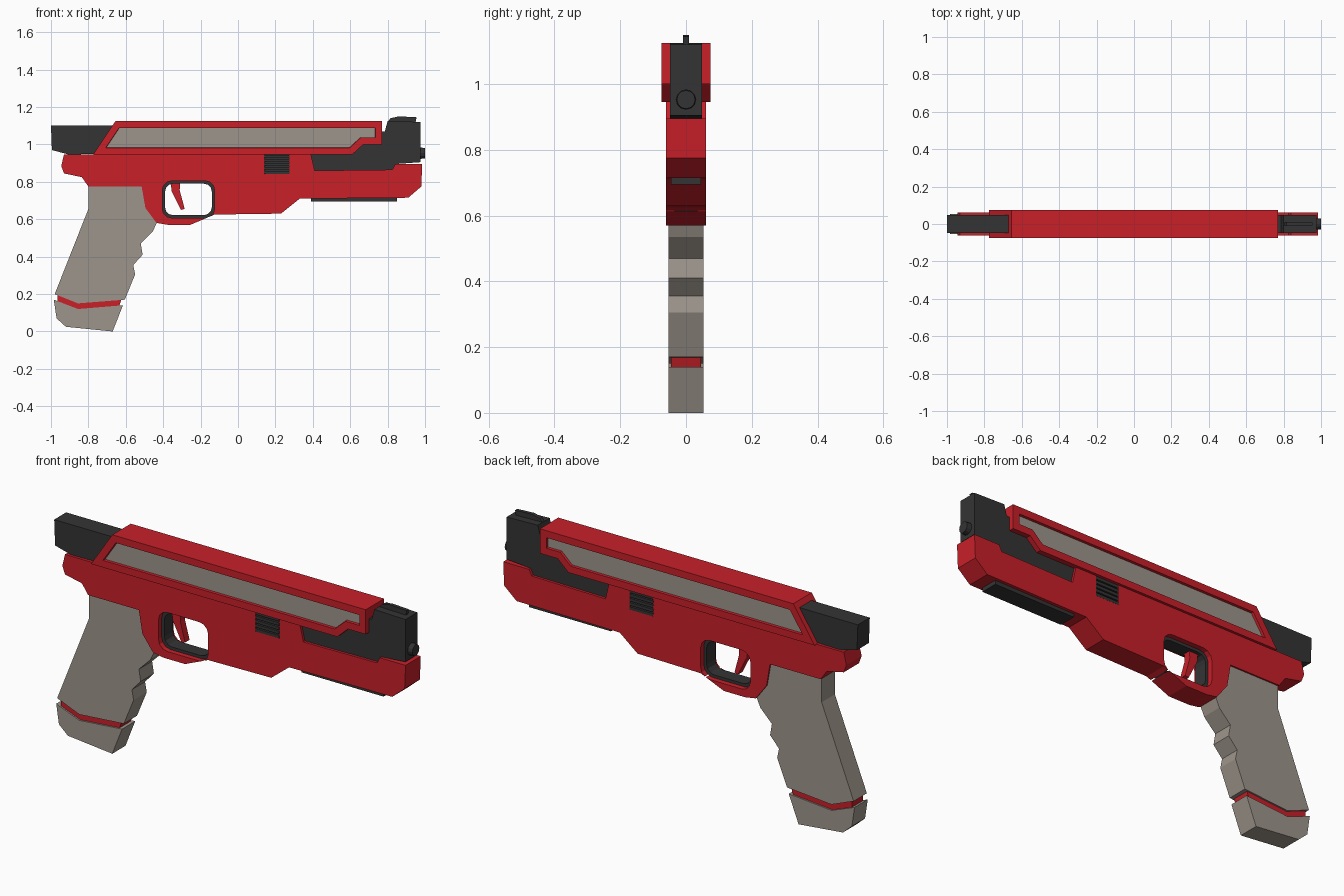
import bpy, bmesh, math
from mathutils import Matrix

if "Cube" in bpy.data.objects:
    bpy.data.objects.remove(bpy.data.objects["Cube"])


def mat(name, rgb):
    m = bpy.data.materials.new(name)
    m.diffuse_color = (*rgb, 1)
    m.use_nodes = True
    m.node_tree.nodes["Principled BSDF"].inputs["Base Color"].default_value = m.diffuse_color
    return m


RED = mat("red", (0.58, 0.014, 0.022))
DARK = mat("dark", (0.034, 0.034, 0.034))
GREY = mat("warm_grey", (0.34, 0.30, 0.26))


def finish(name, bm, *mats):
    bmesh.ops.recalc_face_normals(bm, faces=bm.faces[:])
    me = bpy.data.meshes.new(name)
    bm.to_mesh(me)
    bm.free()
    ob = bpy.data.objects.new(name, me)
    bpy.context.collection.objects.link(ob)
    for m in mats:
        me.materials.append(m)
    return ob


def slab(pts, half):
    """Extrude an (x, z) outline symmetrically in y."""
    bm = bmesh.new()
    f = bm.faces.new([bm.verts.new((x, -half, z)) for x, z in pts])
    ext = bmesh.ops.extrude_face_region(bm, geom=[f], use_keep_orig=True)["geom"]
    bmesh.ops.translate(bm, vec=(0, 2 * half, 0),
                        verts=[g for g in ext if isinstance(g, bmesh.types.BMVert)])
    bmesh.ops.recalc_face_normals(bm, faces=bm.faces[:])
    return bm


def part(name, pts, half, m):
    return finish(name, slab(pts, half), m)


def rect(x0, x1, z0, z1):
    return [(x0, z0), (x1, z0), (x1, z1), (x0, z1)]


def rounded(x0, x1, z0, z1, r, n=3):
    pts = []
    for i, (cx, cz) in enumerate(rect(x0 + r, x1 - r, z0 + r, z1 - r)):
        for k in range(n + 1):
            a = math.pi + (i + k / n) * math.pi / 2
            pts.append((cx + r * math.cos(a), cz + r * math.sin(a)))
    return pts


def cut(ob, pts):
    cutter = part("cutter", pts, 0.2, None)
    cutter.hide_render = True
    mod = ob.modifiers.new("cut", 'BOOLEAN')
    mod.operation, mod.solver, mod.object = 'DIFFERENCE', 'EXACT', cutter
    bpy.context.view_layer.objects.active = ob
    bpy.ops.object.modifier_apply(modifier=mod.name)
    bpy.data.objects.remove(cutter)


# Main frame with guard opening and vent recess
frame = part("frame", [
    (-.93, .947), (-.945, .885), (-.93, .845), (-.835, .825), (-.80, .775),
    (-.515, .775), (-.495, .66), (-.435, .58), (-.375, .57), (-.255, .57),
    (-.125, .625), (.23, .63), (.33, .71), (.91, .715), (.98, .775),
    (.985, .895), (.84, .895), (.825, .865), (.41, .86), (.39, .947)], 0.061, RED)
cut(frame, rounded(-.405, -.125, .607, .805, .05))
cut(frame, rect(.142, .272, .842, .96))

# Guard liner and trigger
liner = part("guard_liner", rounded(-.405, -.125, .607, .805, .05), 0.035, DARK)
cut(liner, rounded(-.39, -.14, .622, .79, .042))
part("trigger", [(-.36, .80), (-.355, .75), (-.305, .65), (-.285, .655),
                 (-.312, .755), (-.308, .80)], 0.018, RED)

# Vent: dark core with stacked slats
part("vent_core", rect(.14, .274, .84, .95), 0.048, DARK)
for i in range(5):
    z = .842 + i * .0215
    part(f"vent_slat_{i + 1}", [(.145, z), (.275, z), (.275, z + .015), (.138, z + .015)],
         0.0615, DARK)

# Slide cover with inset side panels
bm = slab([(-.775, .945), (.61, .945), (.67, 1.0), (.77, 1.0), (.77, 1.125), (-.655, 1.125)],
          0.074)
sides = [f for f in bm.faces if abs(f.normal.y) > 0.9]
for f in sides:
    bmesh.ops.inset_region(bm, faces=[f], thickness=0.036, use_even_offset=True)
    bmesh.ops.inset_region(bm, faces=[f], thickness=0.002, depth=-0.012, use_even_offset=True)
    f.material_index = 1
finish("slide_cover", bm, RED, GREY)

# Dark rear block and front barrel housing
part("rear_block", [(-1, 1.10), (-.995, .97), (-.905, .946), (-.72, .95), (-.62, 1.0),
                    (-.62, 1.10)], 0.048, DARK)
part("barrel_housing", [
    (.39, .96), (.39, .94), (.41, .86), (.825, .865), (.84, .895), (.975, .905),
    (.975, 1.12), (.80, 1.125), (.785, 1.07), (.70, 1.07), (.60, .96)], 0.048, DARK)

# Muzzle and front sight
bm = bmesh.new()
bmesh.ops.create_cone(bm, cap_ends=True, segments=12, radius1=0.033, radius2=0.028, depth=0.06,
                      matrix=Matrix.Translation((.97, 0, .953)) @ Matrix.Rotation(math.pi / 2, 4, 'Y'))
finish("muzzle", bm, DARK)
part("front_sight", [(.80, 1.12), (.95, 1.12), (.955, 1.145), (.86, 1.15), (.815, 1.14)],
     0.009, DARK)

# Accessory rail under the barrel
part("under_rail", rect(.39, .85, .694, .73), 0.045, DARK)

# Grip with finger steps, red band and base
part("grip", [
    (-.80, .79), (-.80, .655), (-.98, .20), (-.855, .15), (-.605, .17), (-.55, .305),
    (-.56, .355), (-.51, .41), (-.52, .47), (-.455, .535), (-.435, .58), (-.48, .66),
    (-.50, .79)], 0.053, GREY)
part("grip_band", [(-.965, .21), (-.965, .14), (-.855, .10), (-.64, .12), (-.62, .18),
                   (-.855, .18)], 0.045, RED)
part("grip_base", [(-.985, .17), (-.97, .07), (-.92, .025), (-.67, 0), (-.615, .14),
                   (-.855, .12)], 0.053, GREY)
